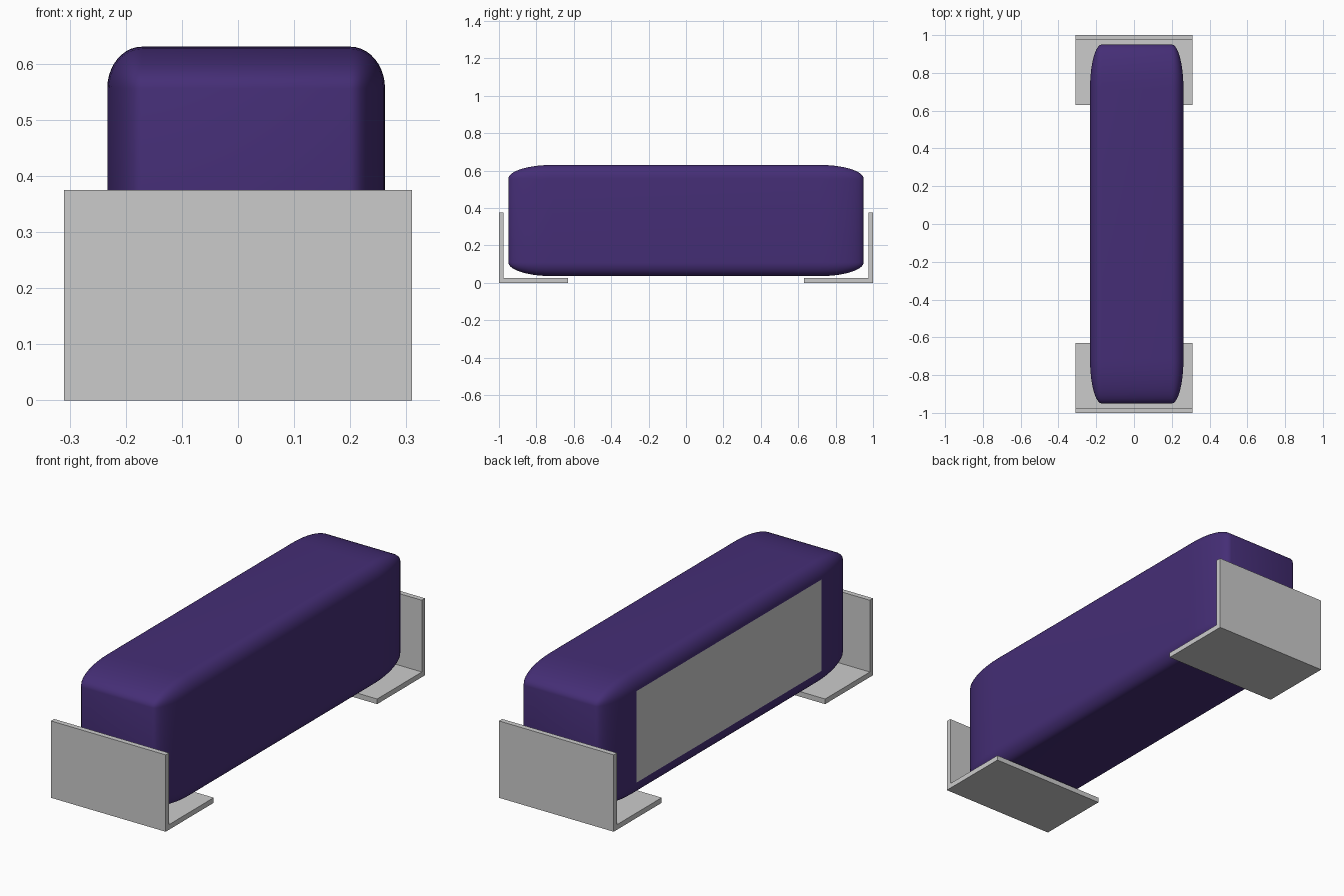
import bpy, bmesh
from mathutils import Matrix

if "Cube" in bpy.data.objects:
    bpy.data.objects.remove(bpy.data.objects["Cube"])


def material(name, color):
    mat = bpy.data.materials.new(name)
    mat.diffuse_color = color
    mat.use_nodes = True
    mat.node_tree.nodes["Principled BSDF"].inputs["Base Color"].default_value = mat.diffuse_color
    return mat


def make_object(name, bm):
    bmesh.ops.recalc_face_normals(bm, faces=bm.faces[:])
    mesh = bpy.data.meshes.new(name)
    bm.to_mesh(mesh)
    bm.free()
    obj = bpy.data.objects.new(name, mesh)
    bpy.context.collection.objects.link(obj)
    return obj


# Rounded body: a bevelled cube stretched to size, with one bare grey side
bm = bmesh.new()
bmesh.ops.create_cube(bm, size=2)
bmesh.ops.bevel(bm, geom=bm.edges[:], offset=0.25, segments=10,
                profile=0.5, affect='EDGES')
bm.normal_update()
for face in bm.faces:
    face.smooth = True
    face.material_index = 1 if face.normal.x < -0.9999 else 0
bmesh.ops.transform(bm, verts=bm.verts[:],
                    matrix=Matrix.Translation((0.0145, 0, 0.333))
                    @ Matrix.Diagonal((0.2475, 0.95, 0.2975, 1)))
body = make_object("body", bm)
body.data.materials.append(material("dark_purple", (0.059, 0.027, 0.18, 1)))
body.data.materials.append(material("plain_grey", (0.8, 0.8, 0.8, 1)))


# L-shaped end brackets: profile in y/z, extruded along x
PROFILE = [(1, 0), (1, 0.375), (0.975, 0.375), (0.975, 0.025),
           (0.63, 0.025), (0.63, 0)]


def bracket(name, side):
    bm = bmesh.new()
    face = bm.faces.new([bm.verts.new((-0.31, side * y, z)) for y, z in PROFILE])
    new = bmesh.ops.extrude_face_region(bm, geom=[face])["geom"]
    bmesh.ops.translate(bm, vec=(0.62, 0, 0),
                        verts=[g for g in new if isinstance(g, bmesh.types.BMVert)])
    return make_object(name, bm)


bracket("front_bracket", -1)
bracket("back_bracket", 1)
